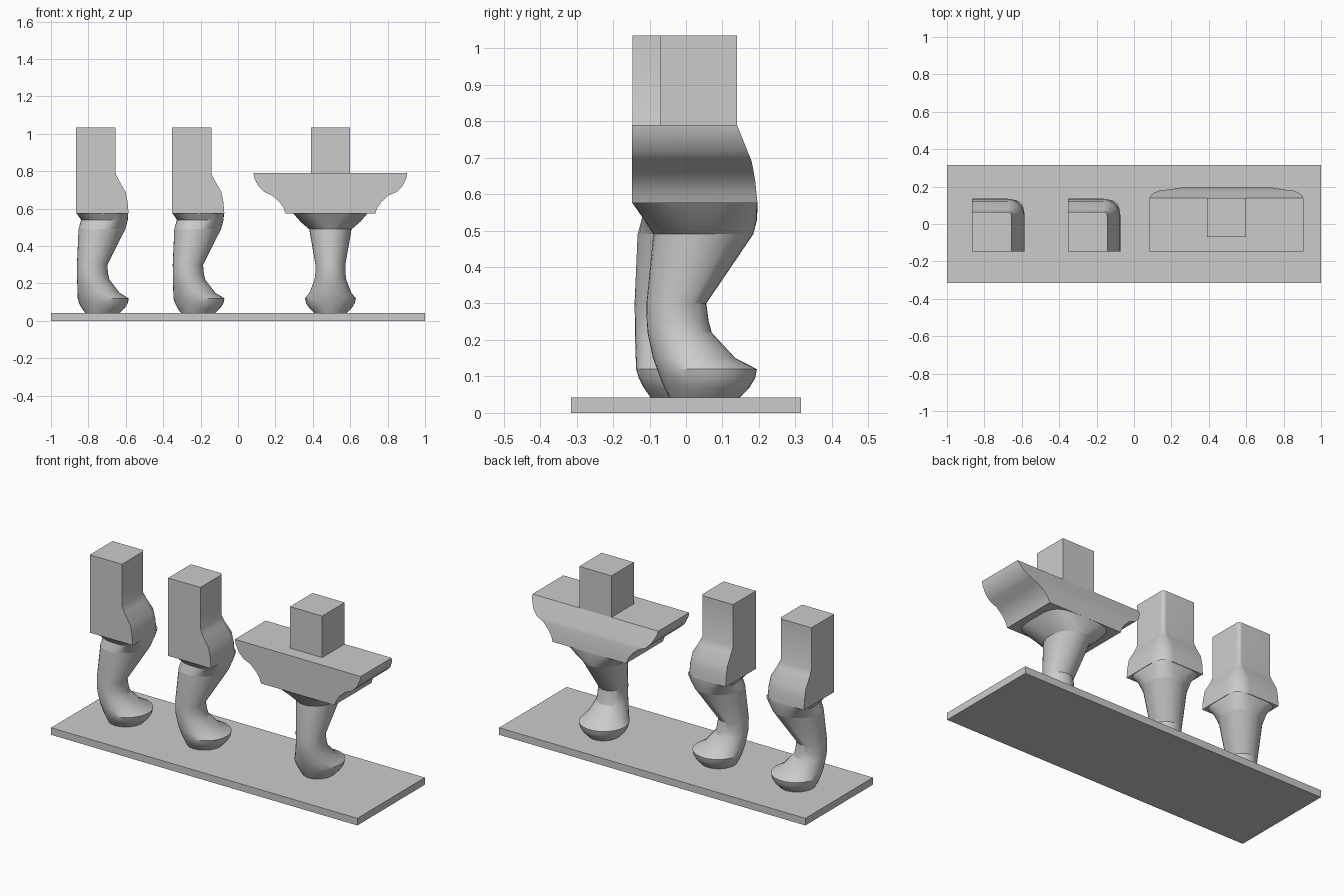
import bpy
from math import sin, cos, pi, radians, sqrt, copysign

cube = bpy.data.objects.get("Cube")
if cube:
    bpy.data.objects.remove(cube)

GREY = (0.6, 0.6, 0.6, 1)
grey = bpy.data.materials.new("plain grey")
grey.use_nodes = True
grey.diffuse_color = GREY
grey.node_tree.nodes["Principled BSDF"].inputs["Base Color"].default_value = GREY


def loft(name, rings, smooth=30):
    """Skin a list of equal-length rings, listed from top to bottom."""
    n = len(rings[0])
    verts = [p for ring in rings for p in ring]
    faces = [list(range(n)), list(reversed(range(len(verts) - n, len(verts))))]
    for r in range(len(rings) - 1):
        for i in range(n):
            j = (i + 1) % n
            faces.append([r * n + i, (r + 1) * n + i, (r + 1) * n + j, r * n + j])
    mesh = bpy.data.meshes.new(name)
    mesh.from_pydata(verts, [], faces)
    mesh.materials.append(grey)
    obj = bpy.data.objects.new(name, mesh)
    bpy.context.collection.objects.link(obj)
    bpy.ops.object.select_all(action='DESELECT')
    obj.select_set(True)
    bpy.context.view_layer.objects.active = obj
    bpy.ops.object.shade_smooth_by_angle(angle=radians(smooth))
    return obj


def box(name, x0, x1, y0, y1, z0, z1):
    loft(name, [[(x0, y0, z), (x1, y0, z), (x1, y1, z), (x0, y1, z)] for z in (z1, z0)])


def oval(cx, cy, z, rx, ry, power=2, turn=0, count=32):
    """Superellipse ring; a higher power is squarer."""
    ring = []
    for k in range(count):
        a = 2 * pi * k / count - turn
        c, s = cos(a), sin(a)
        x = rx * copysign(abs(c) ** (2 / power), c)
        y = ry * copysign(abs(s) ** (2 / power), s)
        ring.append((cx + x * cos(turn) - y * sin(turn),
                     cy + x * sin(turn) + y * cos(turn), z))
    return ring


# Shared curved leg: height, forward shift, half width, half depth
LEG = [(0.49, 0.074, 0.113, 0.137), (0.3, 0, 0.08, 0.082),
       (0.25, 0.004, 0.081, 0.085), (0.22, 0.009, 0.085, 0.088),
       (0.15, 0.049, 0.112, 0.113), (0.12, 0.084, 0.136, 0.137),
       (0.095, 0.086, 0.13, 0.13), (0.07, 0.084, 0.115, 0.117),
       (0.04, 0.077, 0.085, 0.095)]


def leg_ring(x, y, turn, row):
    z, d, rx, ry = row
    return oval(x - d * sin(turn), y + d * cos(turn), z, rx, ry, turn=turn)


def leg(name, x, y, turn):
    loft(name, [leg_ring(x, y, turn, row) for row in LEG], 25)


# Base plate
box("base_plate", -1, 1, -0.315, 0.315, 0, 0.042)


# Corner legs, knees pointing diagonally
def corner_ring(x, z, swell):
    edge, radius = 0.065 + swell, 0.02 + swell
    ring = [(x - 0.145, -0.147, z), (x + edge, -0.147, z)]
    for k in range(9):
        a = k * pi / 16
        ring.append((x + 0.045 + radius * cos(a), 0.045 + radius * sin(a), z))
    return ring + [(x - 0.145, edge, z)]


KNEE = [(1.035, 0), (0.79, 0), (0.755, 0.016), (0.69, 0.054), (0.635, 0.065), (0.575, 0.07)]
for label, x in (("right", -0.72), ("middle", -0.208)):
    turn = -pi / 4
    loft(label + "_corner_post", [corner_ring(x, z, s) for z, s in KNEE])
    leg(label + "_corner_leg", x - 0.06, -0.06, turn)
    foot = leg_ring(x - 0.06, -0.06, turn, LEG[0])
    loft(label + "_knee_collar", [
        oval(x - 0.005, -0.006, 0.577, 0.138, 0.138, 5),
        oval(x + 0.006, 0.006, 0.54, 0.125, 0.125, 3),
        foot])

# Wide leg: post, ogee bracket, collar and leg
MID = 0.494
box("bracket_post", MID - 0.105, MID + 0.105, -0.07, 0.14, 0.78, 1.035)

BRACKET = [(0.79, 0.411, 0.14), (0.765, 0.407, 0.15), (0.72, 0.385, 0.168),
           (0.69, 0.355, 0.18), (0.67, 0.31, 0.184), (0.635, 0.272, 0.19),
           (0.605, 0.251, 0.193), (0.575, 0.24, 0.196)]
loft("ogee_bracket", [[(MID - w, -0.148, z), (MID + w, -0.148, z),
                       (MID + w, back, z), (MID - w, back, z)]
                      for z, w, back in BRACKET])
loft("bracket_collar", [oval(MID, 0.024, 0.577, 0.2, 0.172, 4),
                        oval(MID, 0.04, 0.53, 0.16, 0.155, 2.6),
                        leg_ring(MID, -0.0265, 0, LEG[0])])
leg("bracket_leg", MID, -0.0265, 0)
